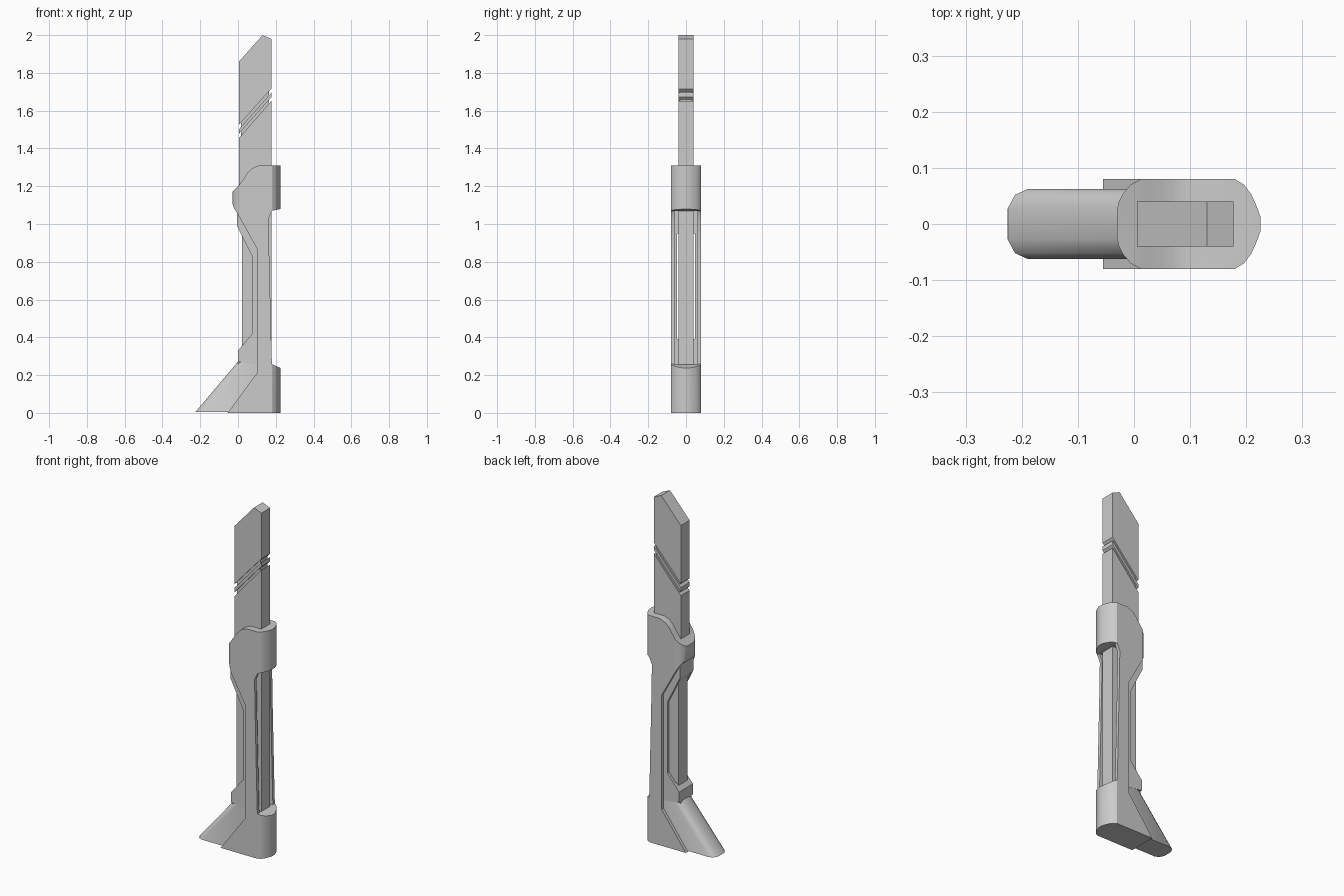
import bpy, bmesh

if "Cube" in bpy.data.objects:
    bpy.data.objects.remove(bpy.data.objects["Cube"])


def new_object(name, rings):
    """Solid between two matching rings of points."""
    bm = bmesh.new()
    a, b = [[bm.verts.new(p) for p in ring] for ring in rings]
    n = len(a)
    bm.faces.new(a)
    bm.faces.new(b[::-1])
    for i in range(n):
        j = (i + 1) % n
        bm.faces.new((a[i], b[i], b[j], a[j]))
    bmesh.ops.recalc_face_normals(bm, faces=bm.faces)
    me = bpy.data.meshes.new(name)
    bm.to_mesh(me)
    bm.free()
    ob = bpy.data.objects.new(name, me)
    bpy.context.collection.objects.link(ob)
    return ob


def side_prism(name, pts, y0, y1):
    return new_object(name, [[(x, y, z) for x, z in pts] for y in (y0, y1)])


def plan_prism(name, pts, z0, z1):
    return new_object(name, [[(x, y, z) for x, y in pts] for z in (z0, z1)])


def mirrored(half):
    """Complete a +y outline with its -y reflection."""
    return half + [(x, -y) for x, y in reversed(half)]


def boolean(ob, cutter, op):
    m = ob.modifiers.new("cut", 'BOOLEAN')
    m.object, m.operation, m.solver = cutter, op, 'EXACT'
    bpy.context.view_layer.objects.active = ob
    bpy.ops.object.modifier_apply(modifier=m.name)
    bpy.data.objects.remove(cutter)


def smooth(ob, angle=0.5):
    bpy.ops.object.select_all(action='DESELECT')
    ob.select_set(True)
    bpy.context.view_layer.objects.active = ob
    bpy.ops.object.shade_smooth_by_angle(angle=angle)


# Outer shell: side profile with rounded plan ends
shell = side_prism("outer_shell", [
    (-0.055, 0), (0.1, 0.21), (0.1, 0.87), (0.0, 1.05), (-0.022, 1.085),
    (-0.03, 1.11), (-0.03, 1.17), (0.005, 1.205), (0.03, 1.24), (0.05, 1.27),
    (0.075, 1.295), (0.11, 1.31), (0.23, 1.31), (0.23, 1.08), (0.18, 1.07),
    (0.162, 1.03), (0.165, 0.85), (0.178, 0.3), (0.18, 0.258), (0.23, 0.235),
    (0.23, 0)], -0.08, 0.08)
right_end = [(0.18, 0.1), (0.18, 0.08), (0.196, 0.07), (0.209, 0.053),
             (0.218, 0.033), (0.225, 0.014)]
boolean(shell, plan_prism("right_cut", mirrored(right_end) + [(0.3, -0.1), (0.3, 0.1)],
                          -0.1, 1.5), 'DIFFERENCE')
left_end = [(0.012, 0.1), (0.012, 0.08), (-0.006, 0.07), (-0.019, 0.055),
            (-0.027, 0.04), (-0.031, 0.022)]
boolean(shell, plan_prism("left_cut", mirrored(left_end) + [(-0.2, -0.1), (-0.2, 0.1)],
                          0.8, 1.5), 'DIFFERENCE')
boolean(shell, plan_prism("hollow_cut", mirrored([(-0.2, 0.062), (0.4, 0.062)]),
                          0.256, 1.069), 'DIFFERENCE')
smooth(shell)

# Sloping foot with a rounded leading edge
tip = [(0.15, 0.062), (-0.19, 0.062), (-0.212, 0.052), (-0.225, 0.028)]
plan = mirrored(tip)
foot = new_object("sloping_foot", [
    [(x, y, 0.005) for x, y in plan],
    [(x if x > 0 else x + 0.325, y, 0.39) for x, y in plan]])
smooth(foot, 0.7)

# Inner liner plates on both sides of the bar
liner = [(0.0, 0.27), (0.0, 0.33), (0.075, 0.42), (0.075, 0.83),
         (-0.005, 0.99), (-0.005, 1.08), (0.14, 1.08), (0.15, 0.25)]
for side, s in (("front", -1), ("back", 1)):
    side_prism("liner_" + side, liner, s * 0.047, s * 0.063)

# Blocks closing the liner at both ends
side_prism("lower_block", [(0.0, 0.26), (0.0, 0.33), (0.03, 0.366),
                           (0.14, 0.366), (0.14, 0.25)], -0.05, 0.05)
side_prism("upper_block", [(0.02, 0.95), (-0.005, 0.99), (-0.005, 1.09),
                           (0.14, 1.09), (0.14, 0.95)], -0.05, 0.05)

# Bar: lower run, thin band and tip, separated by slanted grooves
L, R, M = 0.005, 0.177, 0.02
T = 0.04
side_prism("bar_lower", [(M, 0.2), (M, 1.09), (L, 1.1), (L, 1.455),
                         (R, 1.652), (R, 0.2)], -T, T)
side_prism("bar_band", [(L, 1.478), (L, 1.502), (R, 1.696), (R, 1.672)], -T, T)
side_prism("bar_tip", [(L, 1.525), (L, 1.86), (0.13, 2.0), (R, 1.98),
                       (R, 1.716)], -T, T)
side_prism("bar_core", [(L + 0.012, 1.4), (L + 0.012, 1.6), (R - 0.012, 1.76),
                        (R - 0.012, 1.55)], -T + 0.008, T - 0.008)
